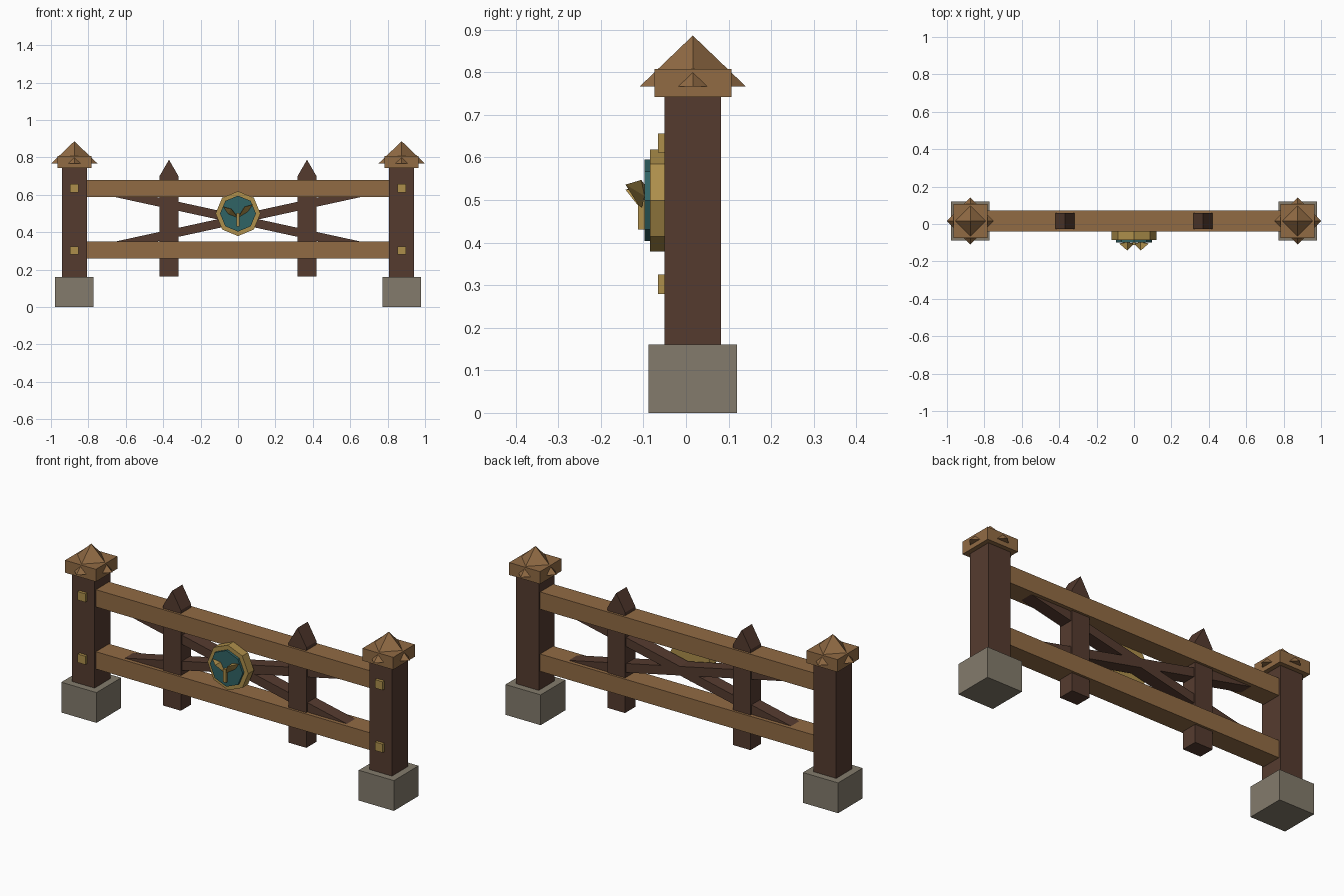
import bpy, bmesh, math
from mathutils import Matrix, Vector

if "Cube" in bpy.data.objects:
    bpy.data.objects.remove(bpy.data.objects["Cube"])


def lin(c):
    c /= 255
    return c / 12.92 if c <= 0.04045 else ((c + 0.055) / 1.055) ** 2.4


def material(name, r, g, b):
    m = bpy.data.materials.new(name)
    m.diffuse_color = (lin(r), lin(g), lin(b), 1)
    m.use_nodes = True
    m.node_tree.nodes["Principled BSDF"].inputs["Base Color"].default_value = m.diffuse_color
    return m


DARK = material("dark_wood", 85, 59, 47)
LIGHT = material("light_wood", 145, 107, 68)
STONE = material("stone", 131, 123, 108)
GOLD = material("brass", 174, 143, 75)
TEAL = material("teal_enamel", 48, 99, 101)
YC = 0.016  # depth centre of the woodwork


def finish(name, bm, mat):
    bmesh.ops.recalc_face_normals(bm, faces=bm.faces)
    me = bpy.data.meshes.new(name)
    bm.to_mesh(me)
    bm.free()
    me.materials.append(mat)
    ob = bpy.data.objects.new(name, me)
    bpy.context.collection.objects.link(ob)
    return ob


def box(name, center, size, mat, tilt=0):
    bm = bmesh.new()
    bmesh.ops.create_cube(bm, size=1, matrix=Matrix.Translation(center)
                          @ Matrix.Rotation(tilt, 4, 'Y') @ Matrix.Diagonal((*size, 1)))
    return finish(name, bm, mat)


def prism(name, points, y0, y1, mat):
    """Extrude an x/z outline from y0 to y1."""
    bm = bmesh.new()
    face = bm.faces.new([bm.verts.new((x, y0, z)) for x, z in points])
    ext = bmesh.ops.extrude_face_region(bm, geom=[face])
    verts = [v for v in ext["geom"] if isinstance(v, bmesh.types.BMVert)]
    bmesh.ops.translate(bm, verts=verts, vec=(0, y1 - y0, 0))
    return finish(name, bm, mat)


def hull(name, points, mat):
    bm = bmesh.new()
    for p in points:
        bm.verts.new(p)
    bmesh.ops.convex_hull(bm, input=bm.verts)
    return finish(name, bm, mat)


def octagon(r, zc):
    return [(r * math.cos(i * math.pi / 4), zc + r * math.sin(i * math.pi / 4)) for i in range(8)]


for side, s in (("left", -1), ("right", 1)):
    x = 0.875 * s
    # corner post with stone foot and cap
    box(side + "_stone_foot", (x, YC, 0.0805), (0.207, 0.207, 0.161), STONE)
    box(side + "_post", (x, YC, 0.4515), (0.133, 0.133, 0.583), DARK)
    box(side + "_cap_block", (x, YC, 0.775), (0.181, 0.181, 0.066), LIGHT)
    # four-sided cap point, turned so its corners poke through the block
    r = 0.125
    hull(side + "_cap_point", [(x + r, YC, 0.766), (x - r, YC, 0.766), (x, YC + r, 0.766),
                               (x, YC - r, 0.766), (x, YC, 0.886)], LIGHT)
    # square bolts
    for level, z in (("lower", 0.302), ("upper", 0.634)):
        box(f"{side}_{level}_bolt", (x, -0.056, z), (0.045, 0.02, 0.045), GOLD)
    # pointed picket
    p, w = 0.369 * s, 0.052
    prism(side + "_picket", [(p - w, 0.163), (p + w, 0.163), (p + w, 0.697), (p, 0.787), (p - w, 0.697)],
          YC - 0.043, YC + 0.043, DARK)
    # diagonal brace, ends buried in the rails
    box(side + "_brace", (0, YC, 0.4685), (1.36, 0.07, 0.047), DARK, s * math.atan(0.218))

# rails
for level, z in (("lower", 0.304), ("upper", 0.634)):
    box(level + "_rail", (0, YC, z), (1.66, 0.11, 0.092), LIGHT)

# octagonal medallion
prism("medallion_frame", octagon(0.12, 0.499), -0.085, -0.037, GOLD)
prism("medallion_plate", octagon(0.096, 0.499), -0.098, -0.08, TEAL)

# sprout emblem
box("sprout_stem", (0, -0.104, 0.466), (0.016, 0.018, 0.07), GOLD)
for side, s, dz in (("left", -1, -0.006), ("right", 1, 0.006)):
    hull(side + "_sprout_leaf", [(0, -0.105, 0.477), (0.078 * s, -0.105, 0.541 + dz),
                                 (0.036 * s, -0.142, 0.53 + dz), (0.034 * s, -0.097, 0.53 + dz),
                                 (0.052 * s, -0.097, 0.503 + dz)], GOLD)
